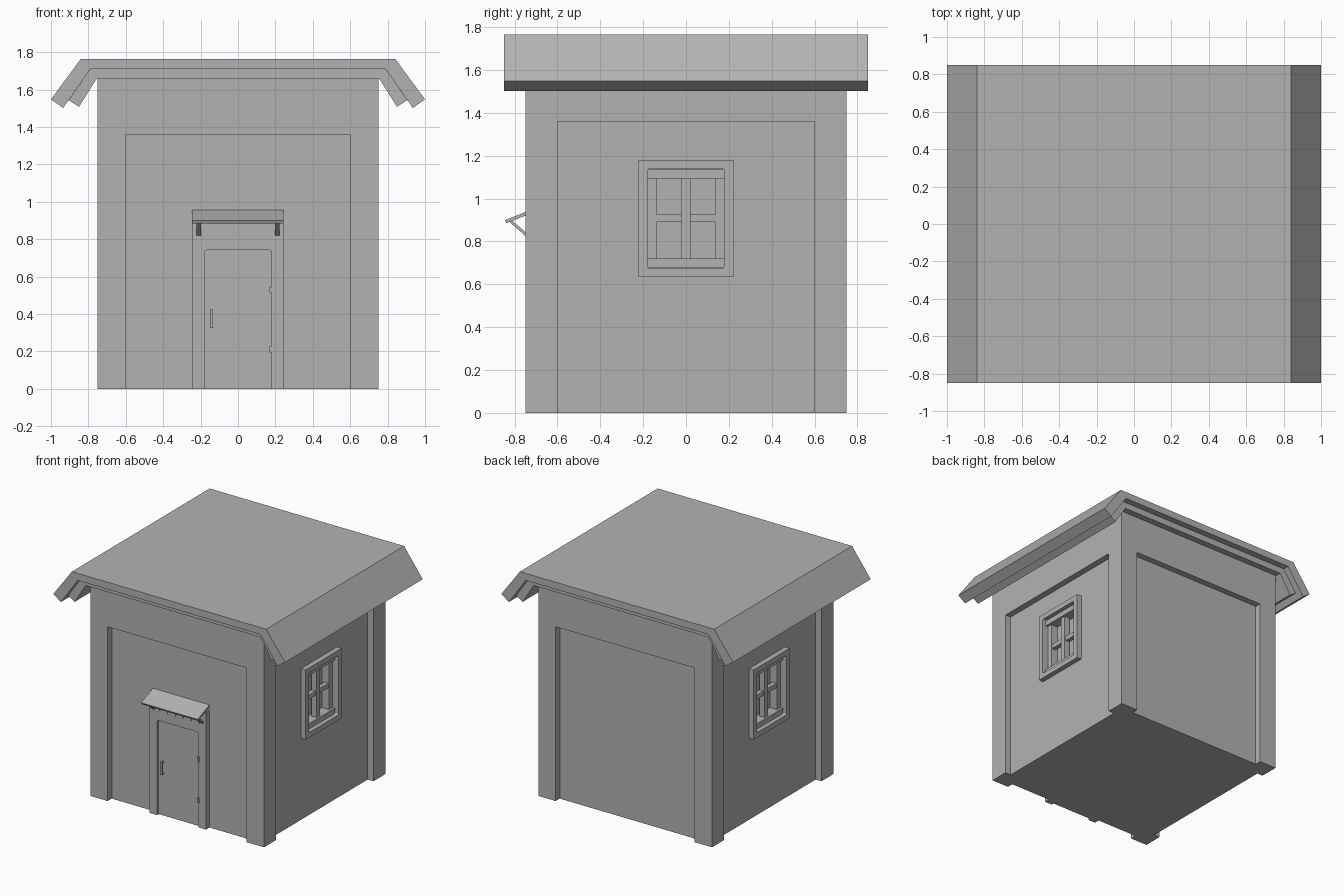
import bpy, bmesh, math

if "Cube" in bpy.data.objects:
    bpy.data.objects.remove(bpy.data.objects["Cube"])

grey = bpy.data.materials.new("plain grey")
grey.diffuse_color = (0.45, 0.45, 0.45, 1)
grey.use_nodes = True
grey.node_tree.nodes["Principled BSDF"].inputs["Base Color"].default_value = grey.diffuse_color


def finish(name, bm):
    bmesh.ops.recalc_face_normals(bm, faces=bm.faces)
    me = bpy.data.meshes.new(name)
    bm.to_mesh(me)
    bm.free()
    me.materials.append(grey)
    ob = bpy.data.objects.new(name, me)
    bpy.context.collection.objects.link(ob)
    return ob


def boxes(name, *spans):
    """Boxes given as (x0, x1, y0, y1, z0, z1)."""
    bm = bmesh.new()
    for x0, x1, y0, y1, z0, z1 in spans:
        for v in bmesh.ops.create_cube(bm, size=1)["verts"]:
            v.co = (x1 if v.co.x > 0 else x0, y1 if v.co.y > 0 else y0, z1 if v.co.z > 0 else z0)
    return finish(name, bm)


def prism(name, axis, a, b, *profiles):
    """Extrude profiles from a to b along axis x (profile y, z) or y (profile x, z)."""
    bm = bmesh.new()
    for pts in profiles:
        place = lambda p, t: (t, p[0], p[1]) if axis == "x" else (p[0], t, p[1])
        lo = [bm.verts.new(place(p, a)) for p in pts]
        hi = [bm.verts.new(place(p, b)) for p in pts]
        bm.faces.new(lo)
        bm.faces.new(hi[::-1])
        for i in range(len(pts)):
            j = (i + 1) % len(pts)
            bm.faces.new((lo[i], lo[j], hi[j], hi[i]))
    return finish(name, bm)


def rounded(x0, x1, z0, z1, r, top=True, bottom=True, n=4):
    """Rectangle outline with rounded top and/or bottom corners."""
    pts = []
    for cx, cz, start, on in ((x1, z1, 0, top), (x0, z1, 90, top), (x0, z0, 180, bottom), (x1, z0, 270, bottom)):
        if not on:
            pts.append((cx, cz))
            continue
        mx = cx + (r if cx == x0 else -r)
        mz = cz + (r if cz == z0 else -r)
        for i in range(n + 1):
            t = math.radians(start + 90 * i / n)
            pts.append((mx + r * math.cos(t), mz + r * math.sin(t)))
    return pts


def modify(ob, kind, **settings):
    mod = ob.modifiers.new(kind.lower(), kind)
    for key, value in settings.items():
        setattr(mod, key, value)
    bpy.context.view_layer.objects.active = ob
    bpy.ops.object.modifier_apply(modifier=mod.name)


def cut(ob, cutter):
    modify(ob, "BOOLEAN", object=cutter, operation="DIFFERENCE", solver="EXACT")


def roof_layer(name, half_depth, right_points):
    left = [(-x, z) for x, z in reversed(right_points)]
    return prism(name, "y", -half_depth, half_depth, right_points + left)


# Walls with a sunken panel on every side and window pockets
walls = boxes("walls", (-.75, .75, -.75, .75, 0, 1.66))
panels = boxes("panel_cutter",
               (-.6, .6, -.9, -.70, -.1, 1.36), (-.6, .6, .70, .9, -.1, 1.36),
               (-.9, -.70, -.6, .6, -.1, 1.36), (.70, .9, -.6, .6, -.1, 1.36))
cut(walls, panels)
pocket = prism("window_cutter", "x", .63, .9, rounded(-.18, .18, .675, 1.14, .012))
modify(pocket, "MIRROR")
cut(walls, pocket)

# Window surround and sash, mirrored to the left wall
surround = boxes("window_frame", (.69, .74, -.222, .222, .635, 1.18))
modify(surround, "MIRROR")
cut(surround, pocket)
sash = boxes("window_sash",
             (.63, .71, -.18, .18, .678, .72), (.63, .71, -.18, .18, 1.095, 1.137),
             (.63, .69, -.18, -.137, .72, 1.095), (.63, .69, .137, .18, .72, 1.095),
             (.65, .695, -.022, .022, .72, 1.095),
             (.65, .685, -.137, -.022, .89, .925), (.65, .685, .022, .137, .89, .925))
modify(sash, "MIRROR")
for helper in (panels, pocket):
    bpy.data.objects.remove(helper)

# Two-layer roof with drooping eaves
roof_layer("roof_top", .85, [(.79, 1.71), (.935, 1.502), (1.0, 1.548), (.84, 1.765)])
roof_layer("roof_lining", .80, [(.755, 1.66), (.85, 1.508), (.905, 1.543), (.79, 1.71)])

# Door frame and door
opening = rounded(-.18, .18, 0, .742, .015, bottom=False)
arc = opening[:-2]
prism("door_frame", "y", -.743, -.69,
      [(.18, 0)] + arc + [(-.18, 0), (-.243, 0), (-.243, .915), (.243, .915), (.243, 0)])
boxes("door", (-.18, .18, -.722, -.69, 0, .742))
boxes("door_handle", (-.15, -.134, -.748, -.737, .325, .425),
      (-.15, -.134, -.74, -.72, .325, .338), (-.15, -.134, -.74, -.72, .412, .425))
boxes("door_hinges", *[(.168, .186, -.747, -.715, z - .016, z + .016) for z in (.21, .53)])

# Awning, its braces and the row of rounded trim tabs
prism("awning", "x", -.245, .243,
      [(-.70, .957), (-.845, .899), (-.838, .885), (-.70, .94)])
for side, x in (("left", -.21), ("right", .21)):
    prism("awning_brace_" + side, "x", x - .013, x + .013,
          [(-.825, .892), (-.812, .898), (-.74, .836), (-.74, .818)])
prism("trim_tabs", "y", -.749, -.74,
      *[rounded(-.172 + i * .0688 - .017, -.172 + i * .0688 + .017, .81, .89, .012, top=False)
        for i in range(6)])
